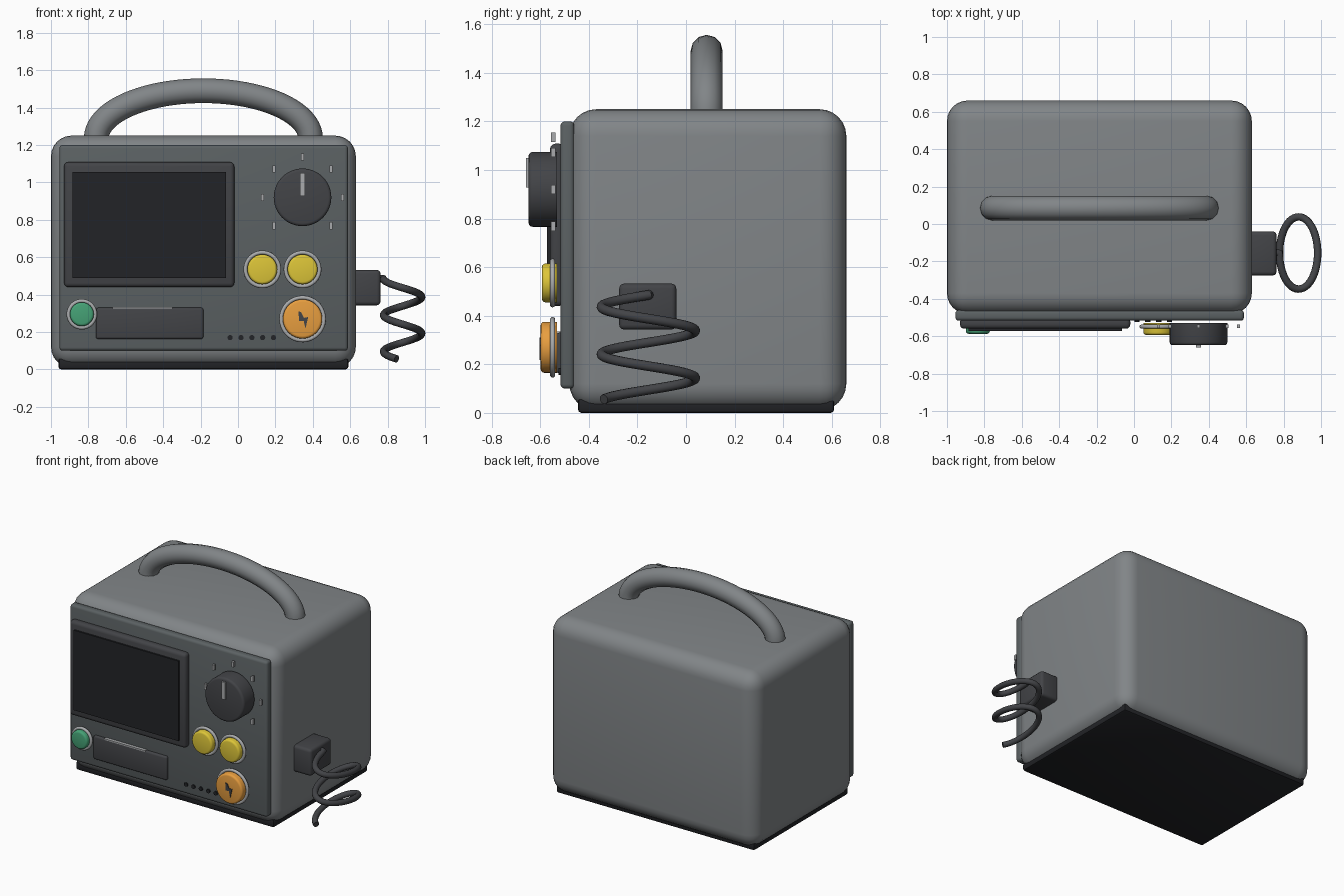
import bpy, bmesh, math
from mathutils import Matrix, Vector

if "Cube" in bpy.data.objects:
    bpy.data.objects.remove(bpy.data.objects["Cube"])


def mat(name, r, g, b):
    m = bpy.data.materials.new(name)
    m.diffuse_color = (r, g, b, 1)
    m.use_nodes = True
    m.node_tree.nodes["Principled BSDF"].inputs["Base Color"].default_value = m.diffuse_color
    return m


CASE = mat("case_grey", 0.22, 0.235, 0.245)
PANEL = mat("panel_grey", 0.105, 0.12, 0.125)
DARK = mat("dark_plastic", 0.055, 0.057, 0.063)
BLACK = mat("black", 0.016, 0.017, 0.02)
METAL = mat("light_metal", 0.4, 0.41, 0.42)
YELLOW = mat("yellow", 0.72, 0.56, 0.04)
ORANGE = mat("orange", 0.8, 0.34, 0.05)
GREEN = mat("green", 0.06, 0.36, 0.18)


def smooth(ob, angle=35):
    bpy.ops.object.select_all(action='DESELECT')
    ob.select_set(True)
    bpy.context.view_layer.objects.active = ob
    bpy.ops.object.shade_smooth_by_angle(angle=math.radians(angle))


def finish(name, bm, material):
    bmesh.ops.recalc_face_normals(bm, faces=bm.faces)
    me = bpy.data.meshes.new(name)
    bm.to_mesh(me)
    bm.free()
    ob = bpy.data.objects.new(name, me)
    bpy.context.collection.objects.link(ob)
    me.materials.append(material)
    smooth(ob)
    return ob


def box(name, x, y, z, material, bevel=0.0, seg=3):
    """Box from (min, max) ranges with rounded edges."""
    bm = bmesh.new()
    bmesh.ops.create_cube(bm, size=1)
    for v in bm.verts:
        v.co = Vector([(r[0] + r[1]) / 2 + c * (r[1] - r[0]) for r, c in zip((x, y, z), v.co)])
    if bevel:
        bmesh.ops.bevel(bm, geom=bm.edges[:], offset=bevel, segments=seg, profile=0.5, affect='EDGES')
    return finish(name, bm, material)


def disc(name, x, z, r, y0, y1, material, bevel=0.0, sides=40):
    """Cylinder along y, with its front rim (y0) rounded."""
    bm = bmesh.new()
    m = Matrix.Translation((x, (y0 + y1) / 2, z)) @ Matrix.Rotation(math.pi / 2, 4, 'X')
    bmesh.ops.create_cone(bm, cap_ends=True, segments=sides, radius1=r, radius2=r, depth=y1 - y0, matrix=m)
    if bevel:
        rim = [e for e in bm.edges if all(v.co.y < y0 + 1e-4 for v in e.verts)]
        bmesh.ops.bevel(bm, geom=rim, offset=bevel, segments=3, profile=0.5, affect='EDGES')
    return finish(name, bm, material)


def ring(name, x, y, z, major, minor, material):
    bpy.ops.mesh.primitive_torus_add(location=(x, y, z), rotation=(math.pi / 2, 0, 0), major_radius=major,
                                     minor_radius=minor, major_segments=48, minor_segments=10)
    ob = bpy.context.object
    ob.name = name
    ob.data.materials.append(material)
    smooth(ob, 60)


def tube(name, points, radius, material):
    cu = bpy.data.curves.new(name, 'CURVE')
    cu.dimensions = '3D'
    cu.bevel_depth = radius
    cu.bevel_resolution = 4
    cu.use_fill_caps = True
    sp = cu.splines.new('POLY')
    sp.points.add(len(points) - 1)
    for p, co in zip(sp.points, points):
        p.co = (*co, 1)
    ob = bpy.data.objects.new(name, cu)
    bpy.context.collection.objects.link(ob)
    cu.materials.append(material)
    bpy.ops.object.select_all(action='DESELECT')
    ob.select_set(True)
    bpy.context.view_layer.objects.active = ob
    bpy.ops.object.convert(target='MESH')
    smooth(bpy.context.object, 50)


# Case, base and front panel
box("case", (-1, 0.63), (-0.48, 0.66), (0.01, 1.25), CASE, 0.11, 6)
box("base_plate", (-0.96, 0.59), (-0.445, 0.61), (0, 0.06), BLACK, 0.015, 2)
box("front_panel", (-0.955, 0.588), (-0.517, -0.46), (0.1, 1.2), PANEL, 0.018)

# Arched handle
arch = [math.pi * i / 40 for i in range(41)]
handle = [(-0.185 - 0.573 * math.cos(a), 0.085, 1.235 + 0.255 * math.sin(a)) for a in arch]
tube("handle", [(-0.758, 0.085, 1.18)] + handle + [(0.388, 0.085, 1.18)], 0.066, CASE)

# Screen
box("screen_bezel", (-0.93, -0.02), (-0.56, -0.5), (0.44, 1.108), DARK, 0.022)
box("screen", (-0.885, -0.065), (-0.572, -0.54), (0.49, 1.055), BLACK)

# Paper door with slot
box("paper_door", (-0.76, -0.185), (-0.535, -0.5), (0.163, 0.33), DARK, 0.012)
box("paper_slot", (-0.67, -0.35), (-0.54, -0.51), (0.325, 0.334), METAL)

# Speaker holes
for i in range(5):
    disc(f"speaker_hole_{i + 1}", -0.042 + i * 0.058, 0.17, 0.014, -0.525, -0.505, BLACK, sides=16)

# Push buttons with metal rings
for name, x, z, r, front, ring_r, m in (
        ("power_button", -0.835, 0.295, 0.064, -0.587, 0.071, GREEN),
        ("charge_button", 0.13, 0.535, 0.08, -0.593, 0.09, YELLOW),
        ("energy_button", 0.345, 0.535, 0.08, -0.593, 0.09, YELLOW),
        ("shock_button", 0.345, 0.27, 0.105, -0.598, 0.114, ORANGE)):
    disc(name, x, z, r, front, -0.53, m, 0.014)
    ring(name + "_ring", x, -0.549, z, ring_r, 0.011, METAL)

# Lightning mark on the shock button
bm = bmesh.new()
outline = [(-0.022, 0.04), (-0.008, 0.037), (0.008, 0.006), (0.03, 0.01),
           (0.016, -0.052), (0.006, -0.01), (-0.018, -0.012)]
face = bm.faces.new([bm.verts.new((0.345 + x, -0.604, 0.27 + z)) for x, z in outline])
ext = bmesh.ops.extrude_face_region(bm, geom=[face])
bmesh.ops.translate(bm, vec=(0, 0.012, 0), verts=[v for v in ext["geom"] if isinstance(v, bmesh.types.BMVert)])
finish("lightning_mark", bm, DARK)

# Selector knob, pointer and dial ticks
disc("selector_knob", 0.345, 0.92, 0.154, -0.648, -0.53, DARK, 0.016, 56)
box("knob_pointer", (0.332, 0.358), (-0.659, -0.64), (0.928, 1.05), METAL)
for i in range(7):
    a = math.radians(-45 + 45 * i)
    x, z = 0.345 + 0.215 * math.cos(a), 0.92 + 0.215 * math.sin(a)
    box(f"dial_tick_{i + 1}", (x - 0.008, x + 0.008), (-0.556, -0.537), (z - 0.019, z + 0.019), METAL)

# Cable plug and coiled cable
box("cable_plug", (0.6, 0.762), (-0.275, -0.04), (0.343, 0.532), DARK, 0.02)
coil = []
for i in range(107):
    t = 2.2 * i / 106
    a = math.pi + 2 * math.pi * t
    coil.append((0.88 + 0.102 * math.cos(a), -0.155 + 0.193 * math.sin(a), 0.485 - 0.195 * t))
tube("coiled_cable", [(0.745, -0.15, 0.487)] + coil, 0.02, DARK)
